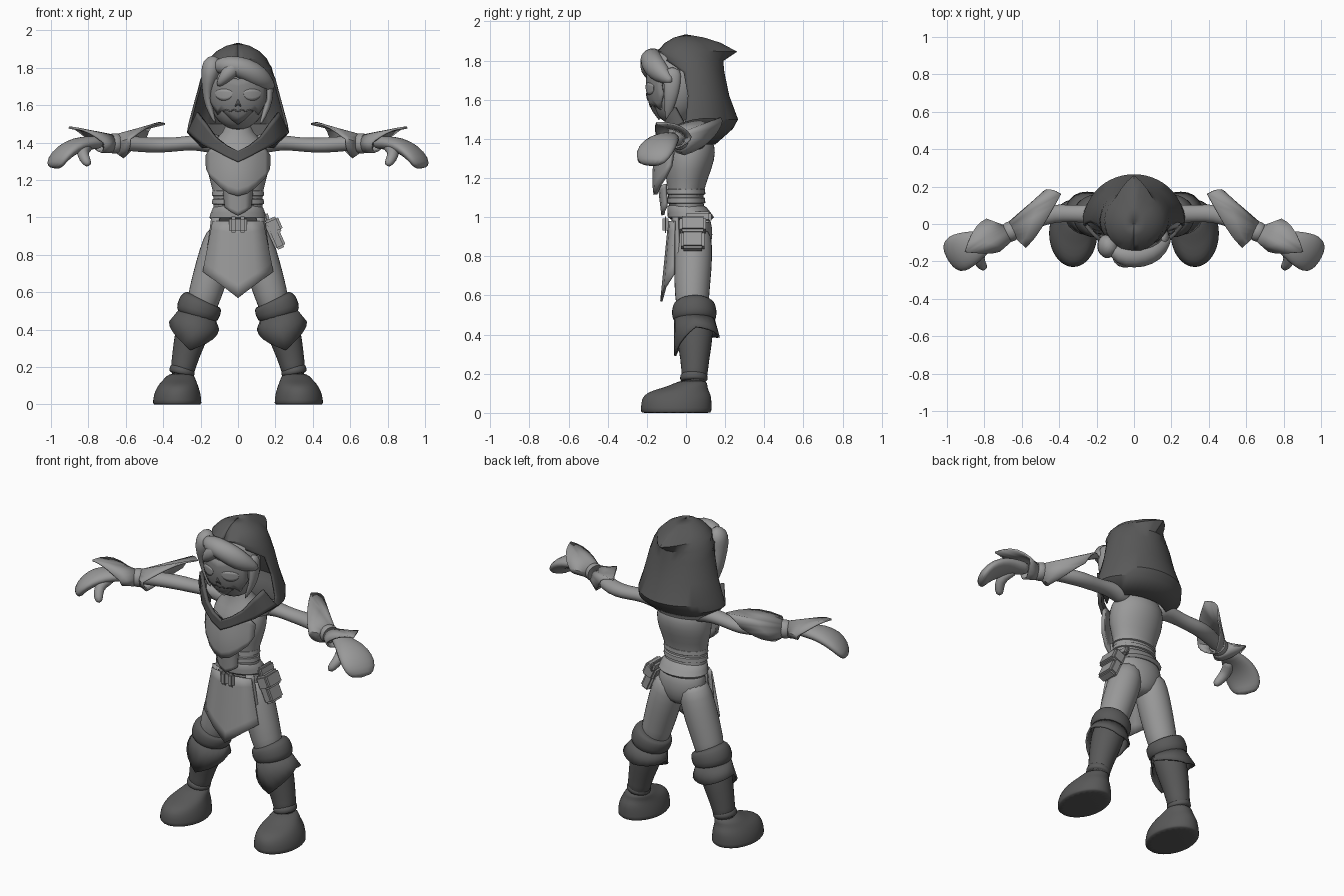
import bpy, bmesh, math
from mathutils import Vector as V

def material(name, g):
    m = bpy.data.materials.new(name)
    m.diffuse_color = (g, g, g, 1)
    return m

LIGHT = material("light_grey", 0.32)
MID = material("mid_grey", 0.24)
DARK = material("dark_grey", 0.10)
hard = []

def finish(name, mat, bm, mirror=False, solid=0, soft=False):
    bmesh.ops.recalc_face_normals(bm, faces=bm.faces)
    me = bpy.data.meshes.new(name)
    bm.to_mesh(me)
    bm.free()
    ob = bpy.data.objects.new(name, me)
    bpy.context.collection.objects.link(ob)
    me.materials.append(mat)
    for p in me.polygons:
        p.use_smooth = True
    if mirror:
        ob.modifiers.new("mirror", 'MIRROR')
    if solid:
        s = ob.modifiers.new("thickness", 'SOLIDIFY')
        s.thickness, s.offset = solid, 0
    if soft:
        s = ob.modifiers.new("smooth", 'SUBSURF')
        s.levels = s.render_levels = 1
    else:
        hard.append(ob)
    return ob

def loft(name, mat, rings, closed=True, cap=True, **kw):
    bm = bmesh.new()
    rows = [[bm.verts.new(p) for p in r] for r in rings]
    n = len(rows[0])
    for a, b in zip(rows, rows[1:]):
        for i in range(n if closed else n - 1):
            j = (i + 1) % n
            bm.faces.new((a[i], a[j], b[j], b[i]))
    if closed and cap:
        bm.faces.new(rows[0])
        bm.faces.new(rows[-1])
    return finish(name, mat, bm, **kw)

def stack(name, mat, rings, n=20, **kw):
    """Horizontal ellipses: (z, cx, cy, rx, ry)."""
    ang = [math.tau * i / n for i in range(n)]
    return loft(name, mat, [[(cx + rx * math.cos(t), cy + ry * math.sin(t), z) for t in ang]
                            for z, cx, cy, rx, ry in rings], **kw)

def tube(name, mat, pts, n=14, **kw):
    """Path of (x, y, z, side radius, other radius)."""
    kw.setdefault("soft", True)
    P = [V(p[:3]) for p in pts]
    up = V((0, 1, 0)) if abs((P[-1] - P[0]).normalized().z) > 0.7 else V((0, 0, 1))
    rings = []
    for i, p in enumerate(pts):
        t = (P[min(i + 1, len(P) - 1)] - P[max(i - 1, 0)]).normalized()
        s = t.cross(up).normalized()
        u = s.cross(t)
        rings.append([P[i] + s * p[3] * math.cos(a) + u * p[-1] * math.sin(a)
                      for a in (math.tau * k / n for k in range(n))])
    return loft(name, mat, rings, **kw)

def cuff(name, mat, c, axis, r, rim, q=5):
    """Flared cuff from a ring of radius r to a rim through four points."""
    c, axis = V(c), V(axis).normalized()
    base, edge = [], []
    for k in range(4):
        a, b = V(rim[k]) - c, V(rim[(k + 1) % 4]) - c
        ha, hb = a.dot(axis), b.dot(axis)
        for i in range(q):
            f = i / q
            t = f * math.pi / 2
            rad = (a - axis * ha) * math.cos(t) + (b - axis * hb) * math.sin(t)
            base.append(c + rad.normalized() * r)
            edge.append(c + rad + axis * (ha * (1 - f) + hb * f))
    mid = [p.lerp(e, 0.5) for p, e in zip(base, edge)]
    return loft(name, mat, [base, mid, edge], cap=False, mirror=True, solid=0.01)

def plate(name, mat, cols, yfun, thick=0.012, mirror=True, rows=6):
    """Curved sheet from columns (x top, z top, x bottom, z bottom)."""
    rings = []
    for xt, zt, xb, zb in cols:
        line = [(xt + (xb - xt) * k / rows, zt + (zb - zt) * k / rows) for k in range(rows + 1)]
        rings.append([(x, yfun(x, z), z) for x, z in line])
    return loft(name, mat, rings, closed=False, mirror=mirror, solid=thick)

def box(name, mat, c, size, rot=0):
    bm = bmesh.new()
    bmesh.ops.create_cube(bm, size=1)
    bmesh.ops.scale(bm, vec=size, verts=bm.verts)
    bmesh.ops.bevel(bm, geom=bm.edges[:], offset=0.012, segments=2, affect='EDGES')
    ob = finish(name, mat, bm)
    ob.location, ob.rotation_euler = c, (0, rot, 0)

# Torso, hips and legs
stack("torso", LIGHT, [(.95, 0, .04, .14, .09), (1.06, 0, -.005, .132, .09), (1.14, 0, 0, .132, .09),
      (1.25, 0, .01, .17, .125), (1.33, 0, .02, .17, .135), (1.40, 0, .03, .15, .11),
      (1.45, 0, .01, .075, .07), (1.54, 0, 0, .055, .055)], soft=True)
stack("hips", LIGHT, [(.79, 0, .035, .05, .06), (.84, 0, .035, .13, .09), (.91, 0, .04, .155, .1),
      (.98, 0, .035, .145, .095), (1.02, 0, .02, .135, .09)], soft=True)
tube("leg", LIGHT, [(.075, .04, .95, .075, .085), (.095, .038, .86, .1, .1), (.13, .035, .74, .1, .1),
     (.175, .03, .6, .092, .09), (.21, .035, .46, .08, .08)], mirror=True)

# Boots
tube("boot_shaft", DARK, [(.21, .04, .5, .095, .1), (.235, .045, .42, .095, .098), (.265, .045, .32, .085, .085),
     (.29, .045, .22, .068, .067), (.305, .04, .13, .065, .07)], mirror=True)
tube("boot_top_roll", DARK, [(.189, .04, .565, .085, .085), (.192, .04, .56, .112, .108), (.203, .042, .53, .123, .118),
     (.218, .043, .48, .122, .118), (.225, .043, .455, .09, .09)], mirror=True)
cuff("boot_flap", DARK, (.22, .043, .475), (.25, 0, -1), .1,
     [(.255, -.055, .29), (.365, .05, .44), (.25, .168, .385), (.105, .05, .40)])
tube("ankle_band", DARK, [(.293, .04, .2, .06, .06), (.295, .04, .195, .07, .072), (.302, .04, .165, .072, .074),
     (.303, .04, .16, .06, .06)], mirror=True)
stack("foot", DARK, [(0, .325, -.05, .125, .175), (0, .325, -.05, .132, .182), (.05, .325, -.05, .128, .182),
      (.09, .322, -.045, .113, .175), (.115, .318, -.03, .1, .145), (.135, .312, .01, .085, .1),
      (.17, .303, .04, .065, .068)], n=24, mirror=True, soft=True)

# Arms, gauntlets and hands
tube("arm", LIGHT, [(.09, .05, 1.39, .06, .065), (.17, .055, 1.40, .055, .05), (.25, .055, 1.40, .05, .04),
     (.33, .055, 1.39, .045, .038), (.43, .06, 1.385, .052, .042), (.52, .03, 1.39, .05, .042),
     (.64, -.03, 1.40, .042, .04), (.74, -.075, 1.40, .038, .035)], mirror=True)
cuff("gauntlet", LIGHT, (.65, -.035, 1.395), (-.87, .45, 0), .046,
     [(.39, .16, 1.50), (.575, -.125, 1.42), (.61, -.01, 1.32), (.49, .155, 1.43)])
tube("wrist_band", LIGHT, [(.635, -.028, 1.397, .045, .045), (.64, -.03, 1.397, .056, .056),
     (.68, -.05, 1.395, .056, .056), (.685, -.052, 1.395, .045, .045)], mirror=True)
cuff("hand_cuff", LIGHT, (.68, -.05, 1.395), (.87, -.45, 0), .046,
     [(.905, -.15, 1.48), (.72, -.145, 1.40), (.73, -.08, 1.35), (.79, .025, 1.41)])
tube("hand", LIGHT, [(.72, -.065, 1.40, .035, .035), (.79, -.09, 1.40, .06, .036), (.86, -.12, 1.39, .09, .042),
     (.925, -.15, 1.355, .108, .042), (.97, -.17, 1.305, .1, .036), (.985, -.18, 1.262, .06, .025)], mirror=True)
tube("thumb", LIGHT, [(.79, -.1, 1.385, .03, .03), (.835, -.165, 1.36, .036, .034), (.825, -.21, 1.32, .032, .03),
     (.795, -.24, 1.275, .02, .02)], mirror=True)

# Chest armour
def chest_y(x, z):
    return -.15 + 3 * x * x - .012 * math.cos((z - 1.2) * 12)
plate("chest_plate", LIGHT, [(0, 1.35, 0, 1.115), (.05, 1.37, .05, 1.13), (.1, 1.38, .09, 1.16),
      (.14, 1.37, .14, 1.21), (.168, 1.33, .165, 1.26)], chest_y, .02)
plate("stomach_plate", LIGHT, [(0, 1.16, 0, 1.01), (.04, 1.16, .035, 1.03), (.08, 1.17, .068, 1.055)],
      lambda x, z: -.118 + 5 * x * x - (z - 1.01) * .12, .016)

# Belt, waist wraps, skirt flap and pouch
stack("belt", LIGHT, [(.985, 0, .028, .14, .1), (1.0, 0, .025, .153, .118), (1.025, 0, .015, .145, .11),
      (1.05, 0, .005, .135, .1), (1.06, 0, 0, .125, .09)])
for z in (1.085, 1.13):
    stack("waist_wrap", LIGHT, [(z - .018, 0, 0, .125, .088), (z - .012, 0, 0, .14, .099),
          (z + .012, 0, 0, .137, .097), (z + .018, 0, 0, .125, .088)])
def skirt_y(x, z):
    return -.085 - .1 * (.98 - z) + 1.4 * x * x
plate("skirt_flap", LIGHT, [(0, .98, 0, .57), (.07, .98, .095, .642), (.135, .98, .187, .71)], skirt_y)
plate("skirt_side", LIGHT, [(.1, 1.0, .13, .76), (.14, 1.0, .17, .77)],
      lambda x, z: -.07 + (x - .1) * .7 - (1 - z) * .05)
for x in (-.024, .024):
    box("buckle", LIGHT, (x, -.105, .962), (.046, .03, .085))
box("pouch", LIGHT, (.197, .035, .91), (.06, .12, .165), -.42)
box("pouch_flap", LIGHT, (.19, .035, .955), (.08, .135, .085), -.42)
box("pouch_strap", LIGHT, (.15, .06, 1.0), (.03, .14, .06), -.3)

# Head and mask
HC, HR = V((0, -.05, 1.68)), V((.165, .145, .21))
bm = bmesh.new()
bmesh.ops.create_uvsphere(bm, u_segments=28, v_segments=18, radius=1)
bmesh.ops.scale(bm, vec=HR, verts=bm.verts)
bmesh.ops.translate(bm, vec=HC, verts=bm.verts)
finish("head", LIGHT, bm)

def face_y(k):
    def f(x, z):
        d = 1 - (x / (HR.x * k)) ** 2 - ((z - HC.z) / (HR.z * k)) ** 2
        return HC.y - HR.y * k * math.sqrt(max(d, 0))
    return f
plate("face_mask", MID, [(0, 1.74, 0, 1.50), (.03, 1.745, .03, 1.52), (.055, 1.75, .055, 1.545), (.085, 1.75, .085, 1.575),
      (.105, 1.745, .105, 1.55), (.13, 1.73, .13, 1.59), (.15, 1.7, .15, 1.63)], face_y(1.035))
eye = []
for k in range(9):
    a = math.pi * k / 8
    x = .075 - .046 * math.cos(a)
    eye.append((x, 1.665 + .022 * math.sin(a), x, 1.665 - .04 * math.sin(a)))
plate("eye_socket", LIGHT, eye, face_y(1.07), .008, rows=4)
plate("nose", DARK, [(0, 1.635, 0, 1.60), (.016, 1.597, .016, 1.593)], face_y(1.075), .006, rows=2)
zig = [(x, 1.572 + .008 * (i % 2), x, 1.564 + .008 * (i % 2)) for i, x in enumerate((0, .02, .04, .06, .08))]
plate("teeth_line", DARK, zig, face_y(1.06), .006, rows=1)

# Hair
tube("fringe", LIGHT, [(-.13, -.13, 1.80, .02, .03), (-.08, -.165, 1.815, .055, .05), (0, -.18, 1.81, .062, .058),
     (.08, -.165, 1.775, .06, .065), (.14, -.125, 1.73, .05, .055), (.195, -.07, 1.69, .012, .012)])
tube("fringe_centre", LIGHT, [(.03, -.17, 1.83, .03, .03), (-.03, -.195, 1.80, .045, .05),
     (-.075, -.195, 1.745, .04, .035), (-.11, -.18, 1.70, .01, .01)])
tube("side_curl", LIGHT, [(-.11, -.1, 1.855, .03, .03), (-.14, -.12, 1.82, .058, .07), (-.15, -.12, 1.76, .05, .065),
     (-.165, -.1, 1.68, .028, .045), (-.16, -.09, 1.6, .022, .035), (-.12, -.1, 1.5, .006, .008)])
tube("side_lock", LIGHT, [(.15, -.07, 1.77, .03, .05), (.17, -.07, 1.68, .026, .045), (.16, -.08, 1.59, .02, .032),
     (.115, -.1, 1.49, .006, .008)])

# Hood: rows (z, rx, cy, back depth, front depth, half sweep, back point)
hood_rows = [(1.927, .004, 0, .004, .004, 1, 0), (1.912, .06, 0, .07, .06, 1, .02), (1.885, .11, 0, .125, .105, 1, .05),
             (1.845, .15, .01, .16, .15, 1, .085), (1.80, .175, .015, .16, .15, .76, .01),
             (1.74, .195, .02, .17, .12, .58, 0), (1.62, .227, .02, .195, .1, .53, 0),
             (1.50, .26, .02, .24, .1, .56, 0), (1.455, .268, .02, .215, .11, .6, 0), (1.375, .19, .02, .125, .12, .68, 0)]
rings = []
for z, rx, cy, rb, rf, sweep, tip in hood_rows:
    row = []
    for i in range(-14, 15):
        t = math.pi * sweep * i / 14
        c = math.cos(t)
        row.append((rx * math.sin(t), cy + (rb if c > 0 else rf) * c + tip * max(0, 1 - abs(t) / .7), z))
    rings.append(row)
loft("hood", DARK, rings, closed=False, solid=0.012)
plate("hood_collar", DARK, [(0, 1.355, 0, 1.295), (.06, 1.385, .06, 1.325), (.12, 1.43, .12, 1.358),
      (.17, 1.50, .18, 1.385), (.215, 1.56, .265, 1.455)], lambda x, z: -.165 + 2.4 * x * x, .02)

# Keep creases on the hard-edged parts
for ob in bpy.context.selected_objects:
    ob.select_set(False)
for ob in hard:
    ob.select_set(True)
bpy.context.view_layer.objects.active = hard[0]
bpy.ops.object.shade_smooth_by_angle(angle=math.radians(32))
